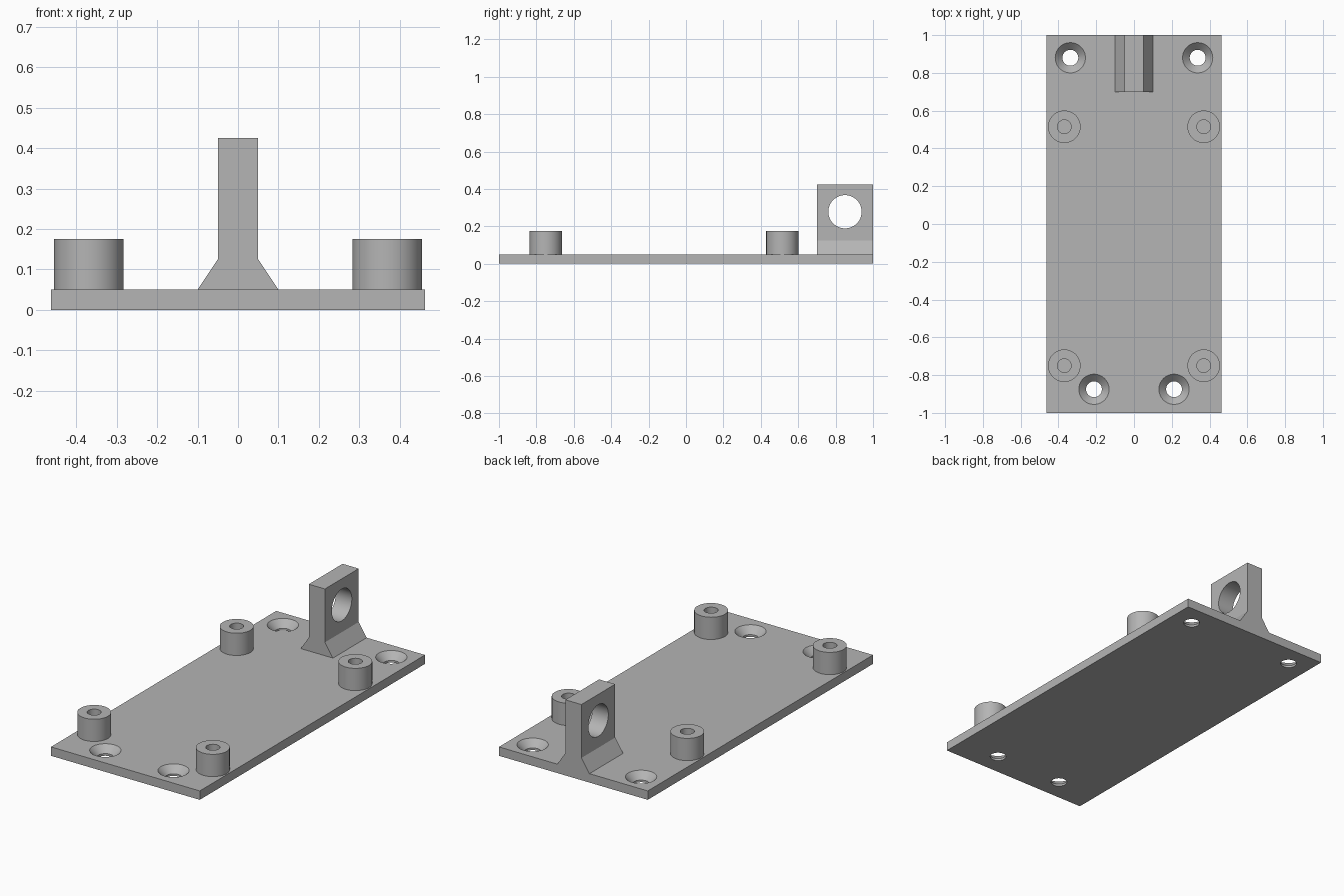
import bpy
import bmesh
from math import pi
from mathutils import Matrix, Vector

cube = bpy.data.objects.get("Cube")
if cube:
    bpy.data.objects.remove(cube, do_unlink=True)

PLATE_TOP = 0.05
WIDTH, LENGTH = 0.925, 2.0

grey = bpy.data.materials.new("plain grey")
grey.use_nodes = True
GREY = (0.46, 0.46, 0.46, 1)
grey.diffuse_color = GREY
grey.node_tree.nodes["Principled BSDF"].inputs["Base Color"].default_value = GREY


def make_object(name, bm):
    bmesh.ops.recalc_face_normals(bm, faces=bm.faces)
    mesh = bpy.data.meshes.new(name)
    bm.to_mesh(mesh)
    bm.free()
    mesh.materials.append(grey)
    obj = bpy.data.objects.new(name, mesh)
    bpy.context.collection.objects.link(obj)
    return obj


def lathe(name, profile, location, steps=64):
    """Revolve (radius, height) points around a vertical axis."""
    bm = bmesh.new()
    verts = [bm.verts.new((r, 0, z)) for r, z in profile]
    edges = [bm.edges.new(pair) for pair in zip(verts, verts[1:])]
    bmesh.ops.spin(bm, geom=verts + edges, cent=(0, 0, 0), axis=(0, 0, 1),
                   angle=2 * pi, steps=steps, use_merge=True)
    bmesh.ops.remove_doubles(bm, verts=bm.verts, dist=1e-5)
    bmesh.ops.translate(bm, verts=bm.verts, vec=location)
    return make_object(name, bm)


def cut(target, cutter):
    """Subtract the cutter, then discard it."""
    cutter.hide_render = True
    mod = target.modifiers.new("hole", 'BOOLEAN')
    mod.operation, mod.solver, mod.object = 'DIFFERENCE', 'EXACT', cutter
    bpy.context.view_layer.objects.active = target
    bpy.ops.object.modifier_apply(modifier=mod.name)
    bpy.data.objects.remove(cutter, do_unlink=True)


# Base plate
bm = bmesh.new()
bmesh.ops.create_cube(bm, size=1, matrix=Matrix.LocRotScale(
    Vector((0, 0, PLATE_TOP / 2)), None, Vector((WIDTH, LENGTH, PLATE_TOP))))
plate = make_object("base_plate", bm)

# Countersunk screw holes
screw = [(0, -0.02), (0.042, -0.02), (0.042, 0.012), (0.08, PLATE_TOP),
         (0.08, 0.08), (0, 0.08)]
for x, y in ((0.337, 0.88), (0.212, -0.875)):
    for side in (-1, 1):
        cut(plate, lathe("screw_hole_cutter", screw, (side * x, y, 0)))

# Hollow standoffs
tube = [(0.086, PLATE_TOP), (0.086, 0.175), (0.036, 0.175), (0.036, PLATE_TOP)]
standoffs = [
    lathe(f"{end}_{side}_standoff", tube, (x, y, 0))
    for end, y in (("back", 0.515), ("front", -0.75))
    for side, x in (("left", 0.369), ("right", -0.369))]

# Upright lug with a flared foot
half = [(0.1, PLATE_TOP), (0.05, 0.125), (0.05, 0.425)]
outline = half + [(-x, z) for x, z in reversed(half)]
bm = bmesh.new()
face = bm.faces.new([bm.verts.new((x, 0.7, z)) for x, z in outline])
extruded = bmesh.ops.extrude_face_region(bm, geom=[face])["geom"]
bmesh.ops.translate(bm, vec=(0, 0.3, 0),
                    verts=[v for v in extruded if isinstance(v, bmesh.types.BMVert)])
lug = make_object("upright_lug", bm)

# Cross hole through the lug
bm = bmesh.new()
bmesh.ops.create_cone(
    bm, cap_ends=True, segments=64, radius1=0.089, radius2=0.089, depth=0.5,
    matrix=Matrix.Translation((0, 0.85, 0.278)) @ Matrix.Rotation(pi / 2, 4, 'Y'))
cut(lug, make_object("lug_hole_cutter", bm))

# Smooth round walls, keep edges sharp
bpy.ops.object.select_all(action='DESELECT')
for obj in [plate, lug] + standoffs:
    obj.select_set(True)
bpy.context.view_layer.objects.active = plate
bpy.ops.object.shade_smooth_by_angle(angle=pi / 6)
